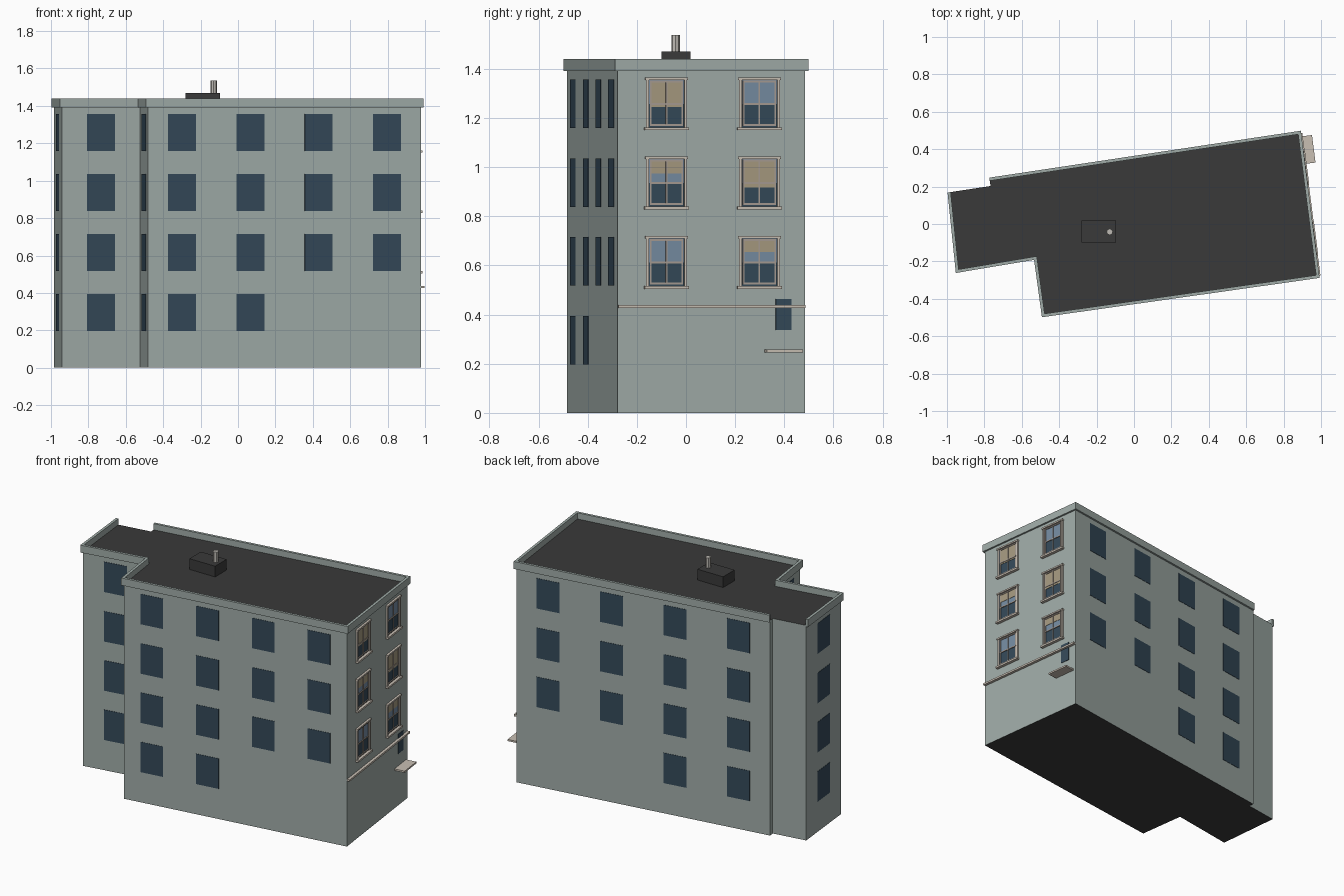
import bpy, bmesh, math
from mathutils import Vector

if "Cube" in bpy.data.objects:
    bpy.data.objects.remove(bpy.data.objects["Cube"])

def material(name, rgb):
    m = bpy.data.materials.new(name)
    m.diffuse_color = (*rgb, 1)
    m.use_nodes = True
    m.node_tree.nodes["Principled BSDF"].inputs["Base Color"].default_value = m.diffuse_color
    return m

WALL = material("grey green wall", (0.35, 0.41, 0.39))
ROOF = material("dark roof", (0.042, 0.042, 0.042))
GLASS = material("dark blue glass", (0.034, 0.066, 0.098))
SKY = material("pale blue glass", (0.18, 0.26, 0.36))
BLIND = material("tan blind", (0.38, 0.32, 0.215))
TRIM = material("stone trim", (0.58, 0.52, 0.45))
SASH = material("taupe sash", (0.38, 0.33, 0.29))
PIPE = material("flue grey", (0.52, 0.50, 0.46))

# Wall footprint, counter-clockwise from the front left corner
P = [Vector(p) for p in [(-0.942, -0.248), (-0.524, -0.178), (-0.482, -0.485), (0.979, -0.278),
                         (0.882, 0.485), (-0.772, 0.236), (-0.767, 0.203), (-0.985, 0.170)]]
ROOF_Z, TOP_Z = 1.40, 1.44

def finish(name, bm, *mats):
    bmesh.ops.recalc_face_normals(bm, faces=bm.faces)
    me = bpy.data.meshes.new(name)
    bm.to_mesh(me)
    bm.free()
    for m in mats:
        me.materials.append(m)
    ob = bpy.data.objects.new(name, me)
    bpy.context.collection.objects.link(ob)
    return ob

def prism(bm, pts, z0, z1):
    lo = [bm.verts.new((p[0], p[1], z0)) for p in pts]
    hi = [bm.verts.new((p[0], p[1], z1)) for p in pts]
    bm.faces.new(lo[::-1])
    bm.faces.new(hi)
    n = len(pts)
    for i in range(n):
        j = (i + 1) % n
        bm.faces.new((lo[i], lo[j], hi[j], hi[i]))

def wall_box(bm, side, u0, u1, z0, z1, out, back=0.003):
    """Block on wall number `side`, u measured along it, standing `out` from it."""
    a, b = P[side], P[(side + 1) % len(P)]
    d = (b - a).normalized()
    n = Vector((d.y, -d.x))
    prism(bm, [a + d * u0 - n * back, a + d * u0 + n * out,
               a + d * u1 + n * out, a + d * u1 - n * back], z0, z1)

def length(side):
    return (P[(side + 1) % len(P)] - P[side]).length

# Building body: roof and underside dark, sides wall colour
bm = bmesh.new()
prism(bm, P, 0, ROOF_Z)
bm.normal_update()
for f in bm.faces:
    f.material_index = 1 if abs(f.normal.z) > 0.5 else 0
finish("building_body", bm, WALL, ROOF)

# Parapet: mitred open strip, left out along the short back wall of the annex
path = [P[7]] + P[:6]

def offset(i, dist):
    segs = [(path[k + 1] - path[k]).normalized() for k in (i - 1, i) if 0 <= k < len(path) - 1]
    ns = [Vector((d.y, -d.x)) for d in segs]
    m = (ns[0] + ns[-1]).normalized()
    return path[i] + m * (dist / m.dot(ns[0]))

bm = bmesh.new()
outer = [offset(i, 0.012) for i in range(len(path))]
inner = [offset(i, -0.005) for i in range(len(path))]
prism(bm, outer + inner[::-1], 1.392, TOP_Z)
finish("parapet", bm, WALL)

# Plain windows: wall number -> columns; lowest row only on the columns away from the right end
ROWS = [0.197, 0.518, 0.838, 1.16]
bm = bmesh.new()
for side, cols, lowest in [(0, 1, (0,)), (1, 1, (0,)), (2, 4, (0, 1)), (4, 4, (2, 3)), (7, 1, (0,))]:
    for c in range(cols):
        u = length(side) * (c + 0.5) / cols
        for r, z in enumerate(ROWS):
            if r > 0 or c in lowest:
                wall_box(bm, side, u - 0.075, u + 0.075, z, z + 0.197, 0.002)
finish("plain_windows", bm, GLASS)

# Framed sash windows on the right wall
R = 3
parts = {k: bmesh.new() for k in ("casing", "sash", "lower", "upper", "blind")}
W, H = 0.176, 0.215

def framed_window(u, z, blind):
    def add(key, a, b, c, d, out):
        wall_box(parts[key], R, u + a, u + b, z + c, z + d, out)
    w, t = W / 2, 0.011
    # casing, head and sill
    add("casing", -w + 0.004, -w + 0.004 + t, 0.012, H - 0.01, 0.010)
    add("casing", w - 0.004 - t, w - 0.004, 0.012, H - 0.01, 0.010)
    add("casing", -w, w, H - 0.010, H, 0.014)
    add("casing", -w - 0.003, w + 0.003, 0, 0.012, 0.020)
    # panes and blind as thin layers
    mid = H / 2
    g = w - 0.015
    add("lower", -g, g, 0.012, mid, 0.002)
    add("upper", -g, g, mid, H - 0.010, 0.002)
    if blind:
        add("blind", -g + 0.006, g - 0.006, H - 0.010 - blind, H - 0.012, 0.004)
    # sash bars set in from the casing, leaving a dark gap
    s = g - 0.005
    for a in (-s, -0.003, s - 0.006):
        add("sash", a, a + 0.006, 0.018, H - 0.014, 0.006)
    for c in (0.018, mid - 0.004, H - 0.020):
        add("sash", -s, s, c, c + 0.007, 0.007)

blinds = [[0, 0.055], [0.06, 0.115], [0.11, 0]]    # rows from bottom; front column, back column
for z, pair in zip((0.505, 0.828, 1.15), blinds):
    for y, b in zip((-0.080, 0.298), pair):
        framed_window((y - P[R].y) / 0.992, z, b)
for key, name, mat in [("casing", "window_casings", TRIM), ("sash", "window_sashes", SASH),
                       ("lower", "lower_panes", GLASS), ("upper", "upper_panes", SKY),
                       ("blind", "window_blinds", BLIND)]:
    finish(name, parts[key], mat)

# String course, small stair window and entrance canopy on the right wall
def right_part(name, y0, y1, z0, z1, out, mat):
    b = bmesh.new()
    wall_box(b, R, (y0 - P[R].y) / 0.992, (y1 - P[R].y) / 0.992, z0, z1, out)
    finish(name, b, mat)

right_part("string_course", -0.277, 0.484, 0.426, 0.438, 0.018, TRIM)
right_part("small_window", 0.365, 0.428, 0.337, 0.464, 0.003, GLASS)
right_part("entrance_canopy", 0.32, 0.467, 0.246, 0.257, 0.068, TRIM)

# Roof box and flue
bm = bmesh.new()
prism(bm, [(-0.28, -0.10), (-0.095, -0.10), (-0.095, 0.018), (-0.28, 0.018)], 1.395, 1.47)
finish("roof_box", bm, ROOF)
bm = bmesh.new()
prism(bm, [(-0.13 + 0.017 * math.cos(k * math.pi / 4), -0.042 + 0.017 * math.sin(k * math.pi / 4))
           for k in range(8)], 1.46, 1.537)
finish("flue_pipe", bm, PIPE)
